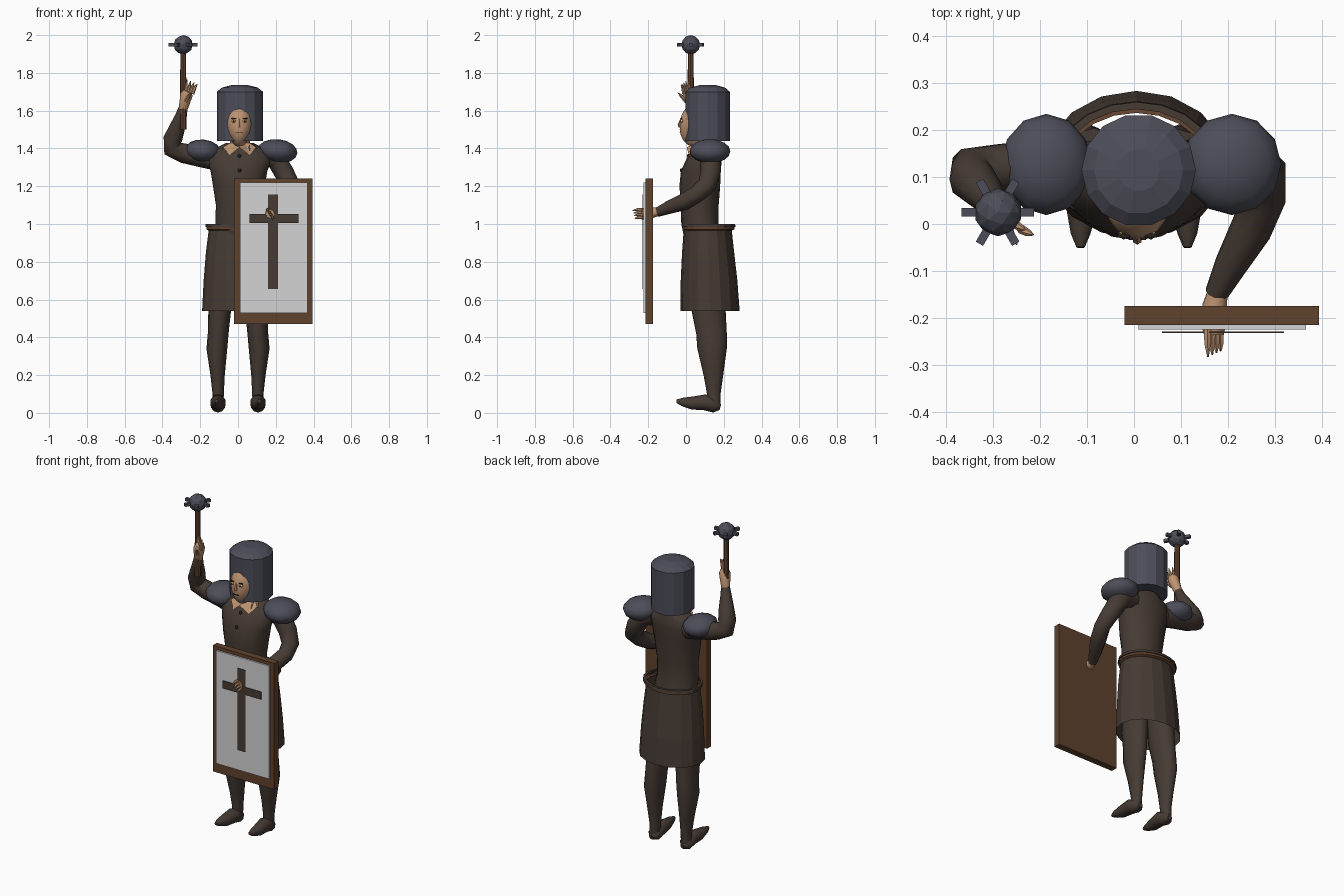
import bpy, bmesh, math
from mathutils import Vector as V, Matrix

def mat(name, r, g, b):
    m = bpy.data.materials.new(name)
    lin = [((c / 255 + 0.055) / 1.055) ** 2.4 for c in (r, g, b)]
    m.diffuse_color = (*lin, 1)
    return m

CLOTH = mat("dark cloth", 70, 59, 52)
METAL = mat("grey metal", 76, 77, 88)
WOOD = mat("brown wood", 96, 66, 45)
SKIN = mat("skin", 190, 148, 114)
PANEL = mat("pale panel", 212, 212, 212)
DARK = mat("near black", 36, 30, 27)
EYE = mat("eye yellow", 205, 180, 110)

def finish(bm, name, m, smooth=True, angle=50):
    bmesh.ops.recalc_face_normals(bm, faces=bm.faces)
    me = bpy.data.meshes.new(name)
    bm.to_mesh(me)
    bm.free()
    me.materials.append(m)
    o = bpy.data.objects.new(name, me)
    bpy.context.collection.objects.link(o)
    if smooth:
        bpy.ops.object.select_all(action='DESELECT')
        o.select_set(True)
        bpy.context.view_layer.objects.active = o
        bpy.ops.object.shade_smooth_by_angle(angle=math.radians(angle))
    return o

def loft(name, rings, m, caps=True, **kw):
    bm = bmesh.new()
    vs = [[bm.verts.new(p) for p in r] for r in rings]
    n = len(vs[0])
    for a, b in zip(vs, vs[1:]):
        for i in range(n):
            j = (i + 1) % n
            bm.faces.new((a[i], a[j], b[j], b[i]))
    if caps:
        bm.faces.new(vs[0])
        bm.faces.new(vs[-1])
    return finish(bm, name, m, **kw)

def ring(c, u, v, n):
    return [V(c) + V(u) * math.cos(2 * math.pi * i / n) + V(v) * math.sin(2 * math.pi * i / n) for i in range(n)]

def stack(name, rows, m, n=16, mirror=1, **kw):
    """Horizontal elliptical sections: z, x, y, rx, ry."""
    return loft(name, [ring((x * mirror, y, z), (rx, 0, 0), (0, ry, 0), n) for z, x, y, rx, ry in rows], m, **kw)

def tube(name, pts, m, ref=(0, 1, 0), n=10, **kw):
    """Round limb through points x, y, z, radius."""
    ps = [V(p[:3]) for p in pts]
    rings = []
    for i, p in enumerate(ps):
        t = (ps[min(i + 1, len(ps) - 1)] - ps[max(i - 1, 0)]).normalized()
        u = t.cross(V(ref)).normalized()
        rings.append(ring(p, u * pts[i][3], t.cross(u) * pts[i][3], n))
    return loft(name, rings, m, **kw)

def box(name, lo, hi, m):
    bm = bmesh.new()
    bmesh.ops.create_cube(bm, size=1)
    for v in bm.verts:
        v.co = [(a + b) / 2 + c * (b - a) for a, b, c in zip(lo, hi, v.co)]
    return finish(bm, name, m, smooth=False)

def ball(name, c, r, m, tilt=0, seg=12, rows=8, **kw):
    bm = bmesh.new()
    bmesh.ops.create_uvsphere(bm, u_segments=seg, v_segments=rows, radius=1)
    bm.transform(Matrix.Translation(c) @ Matrix.Rotation(tilt, 4, 'Y') @ Matrix.Diagonal((*r, 1)))
    return finish(bm, name, m, **kw)

# torso
stack("torso", [(.88, .01, .10, .13, .10), (1.0, .005, .073, .125, .098), (1.10, .005, .073, .122, .10),
                (1.20, .005, .073, .137, .108), (1.28, .005, .078, .15, .105), (1.34, .008, .095, .17, .095),
                (1.39, .01, .11, .15, .078), (1.43, .01, .12, .07, .06)], CLOTH)
for z in (1.285, 1.36):
    ball("button", (.008, -.025 if z < 1.3 else .012, z), (.01, .008, .01), DARK, seg=8, rows=6)

# open skirt with faceted sides, belt and rim
stack("skirt", [(.54, .005, .127, .195, .157), (.70, .005, .122, .187, .15), (.85, .005, .117, .175, .138),
                (.97, .005, .115, .16, .127)], CLOTH, caps=False, smooth=False)
stack("belt", [(.965, .005, .115, .16, .127), (.972, .005, .119, .172, .138), (.985, .005, .119, .172, .138),
               (.99, .005, .115, .155, .122)], WOOD, n=20, caps=False, smooth=False)
stack("skirt_rim", [(.985, .005, .119, .168, .134), (.985, .005, .12, .178, .142), (1.0, .005, .12, .176, .14),
                    (1.0, .005, .117, .162, .128), (.985, .005, .119, .168, .134)], CLOTH, n=20, caps=False, smooth=False)

# legs and feet
for s, side in ((-1, "right"), (1, "left")):
    stack(side + "_leg", [(.88, .085, .115, .08, .09), (.54, .097, .12, .06, .09), (.42, .105, .135, .055, .081),
                          (.34, .112, .138, .055, .078), (.2, .108, .145, .038, .052), (.1, .105, .147, .03, .036),
                          (.04, .107, .148, .03, .034)], CLOTH, n=12, mirror=s)
    x = s * .106
    tube(side + "_foot", [(x, .182, .03, .015), (x, .155, .038, .038), (x, .10, .056, .042),
                          (x + s * .006, .03, .052, .034), (x + s * .008, -.02, .058, .022),
                          (x + s * .008, -.05, .062, .009)], CLOTH, ref=(1, 0, 0))

# raised arm with hand
tube("raised_arm", [(-.10, .12, 1.34, .06), (-.20, .125, 1.36, .058), (-.29, .12, 1.375, .052), (-.348, .112, 1.40, .052),
                    (-.345, .095, 1.45, .05), (-.322, .07, 1.51, .042), (-.302, .045, 1.57, .031),
                    (-.292, .035, 1.61, .025)], CLOTH)
tube("raised_hand", [(-.293, .036, 1.60, .022), (-.283, .025, 1.64, .028), (-.272, .015, 1.685, .032),
                     (-.265, .008, 1.705, .022)], SKIN)
for i in range(4):
    a = V((-.277 + i * .012, .022 - i * .011, 1.69))
    tube("raised_finger", [(*a, .01), (*(a + V((.003 + i * .004, -.008, .038))), .008),
                           (*(a + V((.008 + i * .006, -.012, .075 - i * .008))), .002)], SKIN, n=6)
tube("raised_thumb", [(-.275, 0, 1.65, .011), (-.262, -.022, 1.675, .009), (-.25, -.043, 1.695, .002)], SKIN, n=6)

# shield arm with hand through the shield
tube("shield_arm", [(.12, .12, 1.36, .06), (.20, .13, 1.345, .058), (.245, .13, 1.27, .054), (.277, .11, 1.205, .05),
                    (.28, .06, 1.16, .046), (.25, -.01, 1.117, .045), (.205, -.09, 1.088, .035),
                    (.175, -.15, 1.063, .025)], CLOTH, ref=(1, 0, 0))
tube("shield_hand", [(.18, -.14, 1.066, .022), (.172, -.175, 1.06, .027), (.17, -.21, 1.057, .03),
                     (.17, -.235, 1.055, .022)], SKIN, ref=(1, 0, 0))
for i in range(4):
    a = V((.157 + i * .009, -.225, 1.075 - i * .014))
    tube("shield_finger", [(*a, .009), (*(a + V((0, -.03, .002))), .008), (*(a + V((.001, -.058 + i * .004, -.004))), .002)],
         SKIN, ref=(1, 0, 0), n=6)

# shield: board, pale panel, cross
box("shield_board", (-.02, -.215, .47), (.395, -.175, 1.24), WOOD)
box("shield_panel", (.01, -.225, .53), (.367, -.215, 1.22), PANEL)
box("cross_upright", (.16, -.232, .655), (.212, -.229, 1.155), CLOTH)
box("cross_bar", (.06, -.233, 1.005), (.32, -.2295, 1.052), CLOTH)

# mace
tube("mace_shaft", [(-.29, .025, 1.50, .018), (-.29, .025, 1.92, .015)], WOOD, n=8, smooth=False)
bm = bmesh.new()
bmesh.ops.create_icosphere(bm, subdivisions=2, radius=.051)
bmesh.ops.translate(bm, vec=(-.29, .025, 1.949), verts=bm.verts)
finish(bm, "mace_head", METAL, smooth=False)
for i in range(6):
    bm = bmesh.new()
    bmesh.ops.create_cube(bm, size=1)
    bm.transform(Matrix.Translation((-.291, .025, 1.949)) @ Matrix.Rotation(i * math.pi / 3, 4, 'Z')
                 @ Matrix.Translation((.055, 0, 0)) @ Matrix.Diagonal((.045, .018, .018, 1)))
    finish(bm, "mace_spike", METAL, smooth=False)

# shoulder pads
ball("right_shoulder_pad", (-.187, .127, 1.385), (.097, .108, .062), METAL, tilt=.08)
ball("left_shoulder_pad", (.209, .127, 1.385), (.106, .108, .064), METAL, tilt=.1)

# helmet with a gently domed top
stack("helmet", [(1.44, .01, .115, .10, .10), (1.44, .01, .115, .122, .12), (1.70, .01, .115, .122, .12),
                 (1.722, .01, .115, .095, .094), (1.735, .01, .115, .045, .045)], METAL, n=14, smooth=False)

# neck and pointed collar
stack("neck", [(1.36, .01, .10, .06, .05), (1.47, .01, .10, .05, .05)], SKIN, n=12)
N = 12
low = [V((.008 + .102 * math.cos(a), .088 + .084 * math.sin(a), 1.405 if i % 2 else 1.365))
       for i, a in enumerate(2 * math.pi * k / N for k in range(N))]
loft("collar", [low, ring((.01, .105, 1.43), (.06, 0, 0), (0, .055, 0), N)], SKIN, caps=False, smooth=False)

# face, tapering to the chin
face = ball("face", (.007, .065, 1.525), (.074, .098, .118), SKIN, seg=20, rows=14)
for v in face.data.vertices:
    if v.co.z < 1.52:
        v.co.x = .007 + (v.co.x - .007) * (1 - (1.52 - v.co.z) * 2.2)
        v.co.y -= (1.52 - v.co.z) * .12
tube("nose", [(.007, -.025, 1.558, .005), (.007, -.033, 1.525, .011), (.007, -.03, 1.512, .009)], SKIN, ref=(1, 0, 0), n=6)
for s in (-1, 1):
    x = .007 + s * .029
    ball("eye", (x, -.023, 1.545), (.013, .008, .008), EYE, seg=10, rows=6)
    ball("pupil", (x, -.03, 1.545), (.005, .003, .005), DARK, seg=8, rows=6)
    box("brow", (x - .013, -.029, 1.557), (x + .013, -.02, 1.561), DARK)
box("mouth", (-.012, -.0345, 1.484), (.026, -.0265, 1.488), DARK)
